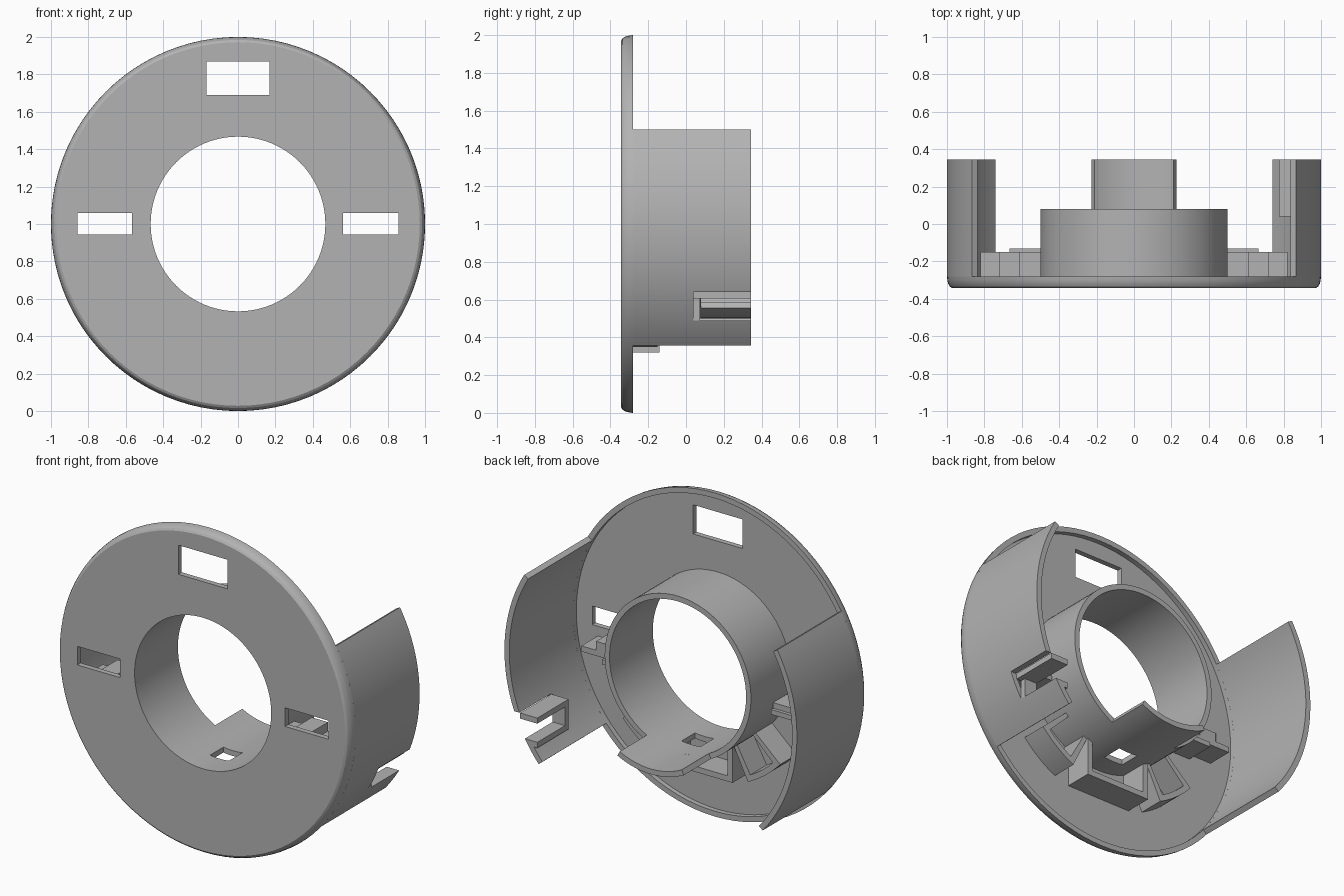
import bpy, bmesh, math

if "Cube" in bpy.data.objects:
    bpy.data.objects.remove(bpy.data.objects["Cube"])

grey = bpy.data.materials.new("plain grey")
grey.diffuse_color = (0.45, 0.45, 0.45, 1)
grey.use_nodes = True
grey.node_tree.nodes["Principled BSDF"].inputs["Base Color"].default_value = grey.diffuse_color


def finish(name, bm):
    bmesh.ops.recalc_face_normals(bm, faces=bm.faces)
    me = bpy.data.meshes.new(name)
    bm.to_mesh(me)
    bm.free()
    me.materials.append(grey)
    ob = bpy.data.objects.new(name, me)
    bpy.context.collection.objects.link(ob)
    return ob


def sweep(name, profile, a0=0, a1=360, n=96):
    """Turn a closed (radius, y) profile about the ring axis."""
    bm = bmesh.new()
    full = a1 - a0 >= 360
    rings = []
    for i in range(n if full else n + 1):
        a = math.radians(a0 + (a1 - a0) * i / n)
        rings.append([bm.verts.new((r * math.cos(a), y, 1 + r * math.sin(a)))
                      for r, y in profile])
    m = len(profile)
    for i in range(n):
        p, q = rings[i], rings[(i + 1) % len(rings)]
        for j in range(m):
            k = (j + 1) % m
            bm.faces.new((p[j], p[k], q[k], q[j]))
    if not full:
        bm.faces.new(rings[0])
        bm.faces.new(rings[-1])
    return finish(name, bm)


def arc(name, r0, r1, y0, y1, a0, a1, n=24):
    return sweep(name, [(r0, y0), (r1, y0), (r1, y1), (r0, y1)], a0, a1, n)


def box(name, x0, x1, y0, y1, z0, z1):
    bm = bmesh.new()
    bmesh.ops.create_cube(bm, size=1)
    for v in bm.verts:
        v.co = ((x0, x1)[v.co.x > 0], (y0, y1)[v.co.y > 0], (z0, z1)[v.co.z > 0])
    return finish(name, bm)


def cut(ob, *size):
    cutter = box("cutter", *size)
    mod = ob.modifiers.new("cut", 'BOOLEAN')
    mod.operation, mod.solver, mod.object = 'DIFFERENCE', 'EXACT', cutter
    bpy.context.view_layer.objects.active = ob
    bpy.ops.object.modifier_apply(modifier=mod.name)
    bpy.data.objects.remove(cutter)


# Face plate with rounded front edge, low back lip and central tube
plate = sweep("face_plate", [
    (.467, -.343), (.972, -.343), (.984, -.335), (.993, -.32), (.998, -.30),
    (1, -.28), (.967, -.28), (.967, -.31), (.5, -.31), (.5, .08), (.467, .08)])
cut(plate, -.168, .168, -.5, -.2, 1.69, 1.87)      # top window
cut(plate, -.858, -.567, -.5, -.2, .945, 1.06)     # side windows
cut(plate, .562, .858, -.5, -.2, .945, 1.06)
cut(plate, -.065, .065, -.18, -.05, .45, .6)       # square hole under the tube

# Tongue continuing the bottom of the tube
tongue = arc("tongue", .467, .5, .08, .345, -117, -63)

# Outer side walls, the right one slotted
left_wall = arc("left_wall", .967, 1, -.28, .345, 150, 220, 32)
right_wall = arc("right_wall", .967, 1, -.28, .345, -40, 30, 32)
cut(right_wall, .7, 1.1, .04, .5, .49, .64)

# U-shaped frame lining the slot
box("slot_top", .775, .893, .04, .345, .605, .64)
box("slot_end", .775, .86, .04, .075, .49, .61)
box("slot_bottom", .775, .83, .04, .345, .455, .49)

# Open box under the tube
box("latch_floor", -.22, .22, -.31, -.14, .32, .355)
for s in (-1, 1):
    xs = sorted((s * .185, s * .22))
    box("latch_side", *xs, -.31, -.14, .355, .56)

# Mirrored brackets below the side windows and curved ribs lower down
for s in (-1, 1):
    def mbox(name, xa, xb, *rest):
        box(name, *sorted((s * xa, s * xb)), *rest)
    mbox("bracket_shelf", .49, .82, -.31, -.15, .85, .885)
    mbox("bracket_tab", .49, .665, -.31, -.13, .82, .85)
    mbox("bracket_block", .61, .72, -.31, -.15, .885, .94)

    def marc(name, r0, r1, a0, a1):
        if s < 0:
            a0, a1 = 180 - a1, 180 - a0
        arc(name, r0, r1, -.31, -.15, a0, a1, 12)
    marc("rib_arc", .69, .725, -64, -42)
    marc("rib_lower_end", .49, .725, -64, -61)
    marc("rib_upper_end", .49, .725, -45, -42)

# Smooth curved faces, keep edges sharp
bpy.ops.object.select_all(action='SELECT')
bpy.context.view_layer.objects.active = plate
bpy.ops.object.shade_smooth_by_angle(angle=math.radians(25))
